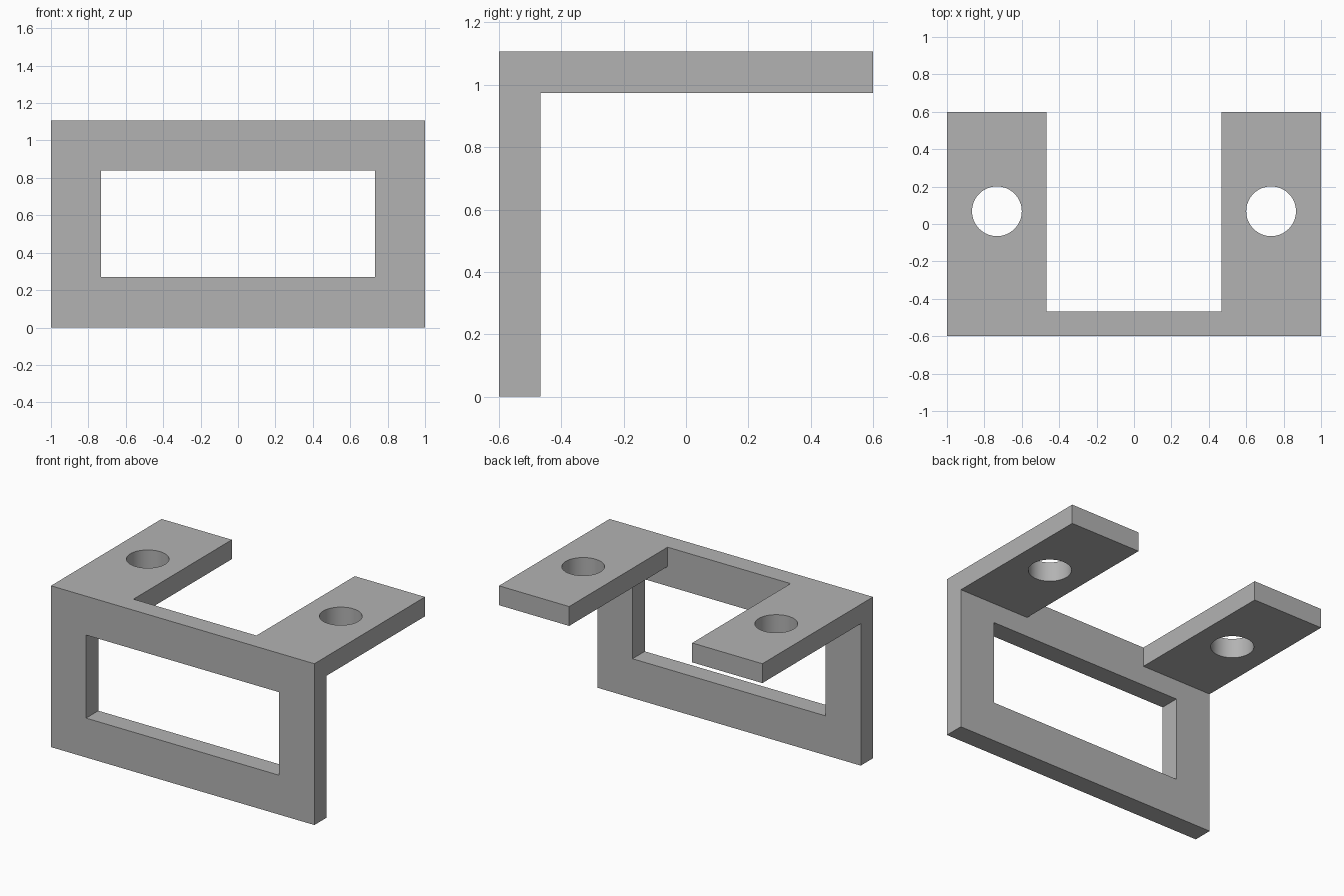
import bpy, bmesh, math
from mathutils import Matrix, Vector

if "Cube" in bpy.data.objects:
    bpy.data.objects.remove(bpy.data.objects["Cube"])

W, D, H = 1.0, 0.6, 1.107       # half width, half depth, height
T = 0.133                       # plate thickness
TAB = 0.467                     # inner edge of the tabs
BACK = -D + T                   # rear face of the front plate

grey = bpy.data.materials.new("plain grey")
grey.use_nodes = True
colour = (0.45, 0.45, 0.45, 1)
grey.diffuse_color = colour
grey.node_tree.nodes["Principled BSDF"].inputs["Base Color"].default_value = colour


def make_object(name, bm):
    bmesh.ops.recalc_face_normals(bm, faces=bm.faces)
    mesh = bpy.data.meshes.new(name)
    bm.to_mesh(mesh)
    bm.free()
    mesh.materials.append(grey)
    obj = bpy.data.objects.new(name, mesh)
    bpy.context.collection.objects.link(obj)
    return obj


def box(name, low, high):
    low, high = Vector(low), Vector(high)
    bm = bmesh.new()
    place = Matrix.Translation((low + high) / 2) @ Matrix.Diagonal((*(high - low), 1))
    bmesh.ops.create_cube(bm, size=1, matrix=place)
    return make_object(name, bm)


def cylinder(name, centre, radius, depth):
    bm = bmesh.new()
    bmesh.ops.create_cone(bm, cap_ends=True, segments=64, radius1=radius,
                          radius2=radius, depth=depth,
                          matrix=Matrix.Translation(centre))
    return make_object(name, bm)


# Bracket: L-shaped side profile extruded across the full width
bm = bmesh.new()
profile = [(-D, 0), (BACK, 0), (BACK, H - T), (D, H - T), (D, H), (-D, H)]
face = bm.faces.new([bm.verts.new((-W, y, z)) for y, z in profile])
swept = bmesh.ops.extrude_face_region(bm, geom=[face])["geom"]
bmesh.ops.translate(bm, vec=(2 * W, 0, 0),
                    verts=[v for v in swept if isinstance(v, bmesh.types.BMVert)])
bracket = make_object("mounting_bracket", bm)

# Cutters: window, gap between the tabs, and one bolt hole per tab
cutters = [
    box("window_cutter", (-0.733, -D - 0.1, 0.27), (0.733, BACK + 0.1, 0.84)),
    box("tab_gap_cutter", (-TAB, BACK, H - T - 0.1), (TAB, D + 0.1, H + 0.1)),
]
for side, x in (("left", 0.733), ("right", -0.733)):
    cutters.append(cylinder(side + "_hole_cutter", (x, 0.068, H - T / 2), 0.133, 3 * T))

bpy.context.view_layer.objects.active = bracket
for cutter in cutters:
    cut = bracket.modifiers.new(cutter.name, "BOOLEAN")
    cut.operation = "DIFFERENCE"
    cut.solver = "EXACT"
    cut.object = cutter
    bpy.ops.object.modifier_apply(modifier=cut.name)
    bpy.data.objects.remove(cutter)

# Smooth hole walls, sharp corners
bpy.ops.object.select_all(action="DESELECT")
bracket.select_set(True)
bpy.ops.object.shade_smooth_by_angle(angle=math.radians(30))
